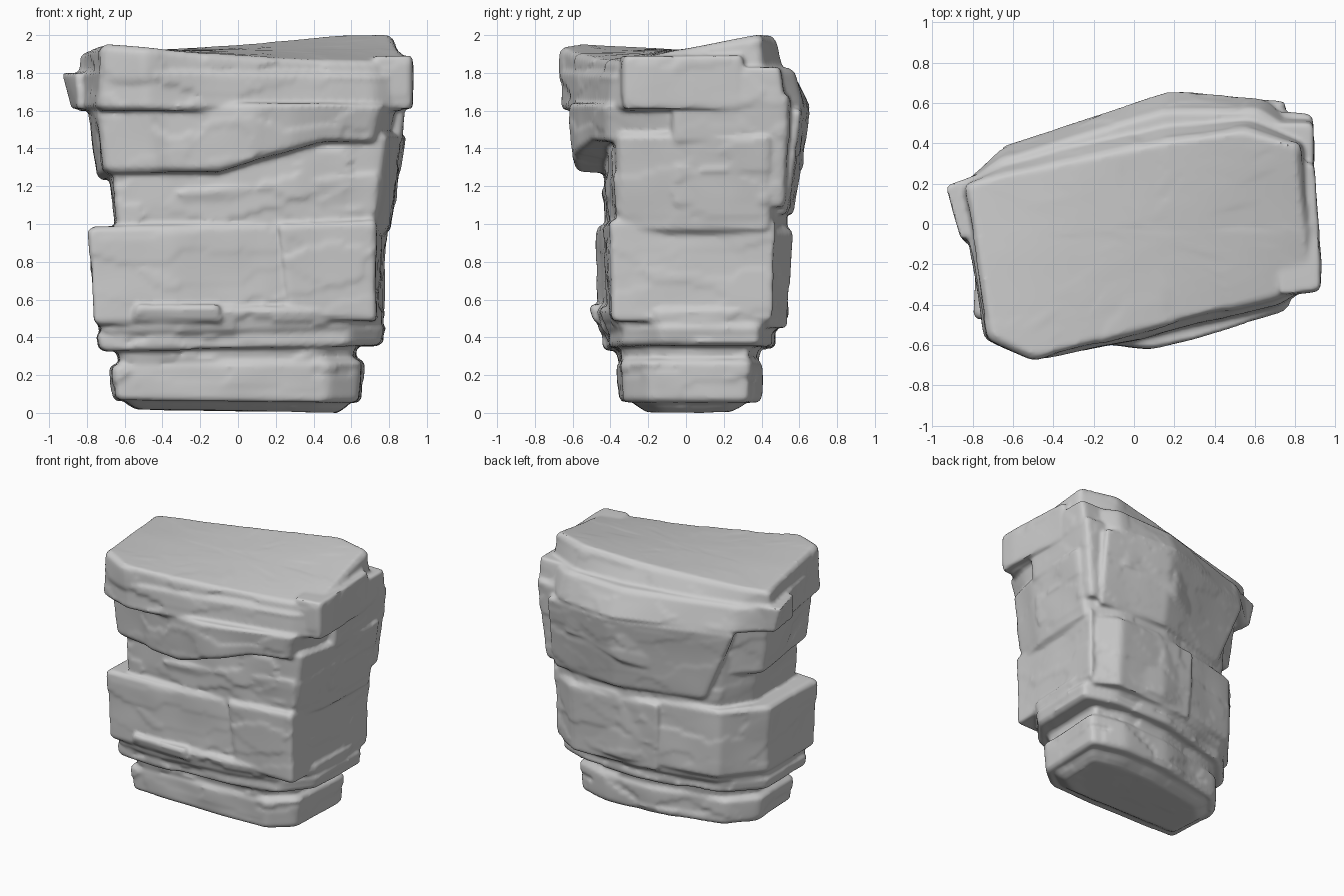
import bpy, bmesh
from mathutils import Vector, noise

old = bpy.data.objects.get("Cube")
if old:
    bpy.data.objects.remove(old)

stone = bpy.data.materials.new("grey_stone")
stone.use_nodes = True
GREY = (0.6, 0.6, 0.6, 1)
stone.diffuse_color = GREY
stone.node_tree.nodes["Principled BSDF"].inputs["Base Color"].default_value = GREY

layers = []


def outline(corners, counts, rounding):
    """Resample a polygon and soften its corners."""
    pts = []
    for i, n in enumerate(counts):
        a, b = Vector(corners[i]), Vector(corners[(i + 1) % len(corners)])
        pts += [a.lerp(b, k / n) for k in range(n)]
    for _ in range(rounding):
        pts = [(pts[i - 1] + pts[i] * 2 + pts[(i + 1) % len(pts)]) / 4 for i in range(len(pts))]
    return pts


def chisel(p, rough, shift):
    """Stepped plates, longer than they are tall, plus a soft undulation."""
    q = Vector((p.x * 2.5, p.y * 2.5, p.z * 6)) + shift
    q += noise.noise_vector(q * 1.5) * 0.25
    cell = noise.voronoi(q)[1][0]
    plate = noise.noise(cell * 3.7)
    return rough * (plate + 0.6 * noise.noise(p * 4 + shift))


def rock(name, low, high, z_low, z_high, rough=0.03, rounding=2, step=0.024, edge=0.03):
    """Loft a stone layer between two plans, z_low and z_high giving its slanted ends."""
    counts = []
    for i in range(len(low)):
        length = (Vector(low[i]) - Vector(low[(i + 1) % len(low)])).length
        counts.append(max(2, round(length / step)))
    a, b = outline(low, counts, rounding), outline(high, counts, rounding)
    ca, cb = sum(a, Vector((0, 0))) / len(a), sum(b, Vector((0, 0))) / len(b)
    rows = max(4, round((z_high(*cb) - z_low(*ca)) / step))
    fades = [0.15, 0.4, 0.6, 0.75, 0.87, 0.94]
    rings = [(0, s) for s in fades]
    rings += [(k / rows, 1 - edge if k in (0, rows) else 1) for k in range(rows + 1)]
    rings += [(1, s) for s in reversed(fades)]
    bm = bmesh.new()
    loops = []
    for t, s in rings:
        loop = []
        for p, q in zip(a, b):
            p, q = ca + (p - ca) * s, cb + (q - cb) * s
            z = z_low(*p) * (1 - t) + z_high(*q) * t
            loop.append(bm.verts.new((*p.lerp(q, t), z)))
        loops.append(loop)
    n = len(a)
    for lower, upper in zip(loops, loops[1:]):
        for i in range(n):
            j = (i + 1) % n
            bm.faces.new((lower[i], lower[j], upper[j], upper[i]))
    bm.faces.new(loops[-1])
    bm.faces.new(reversed(loops[0]))
    bm.normal_update()
    shift = Vector((len(name), n * 0.1, rows * 0.3))
    moves = [v.normal * chisel(v.co, rough, shift) * (1 - 0.75 * abs(v.normal.z)) for v in bm.verts]
    for v, m in zip(bm.verts, moves):
        v.co += m
    mesh = bpy.data.meshes.new(name)
    bm.to_mesh(mesh)
    bm.free()
    mesh.materials.append(stone)
    ob = bpy.data.objects.new(name, mesh)
    bpy.context.collection.objects.link(ob)
    layers.append(ob)


def plane(z, dx=0, dy=0, twist=0):
    return lambda x, y: z + dx * x + dy * y + twist * x * y


def scaled(plan, sx, sy=None):
    return [(x * sx, y * (sy or sx)) for x, y in plan]


def blend(plan, other, t):
    return [Vector(p).lerp(Vector(q), t) for p, q in zip(plan, other)]


def box(x0, x1, y0, y1):
    return [(x0, y0), (x1, y0), (x1, y1), (x0, y1)]


# Foot of the pillar
foot = [(-0.66, -0.36), (0.1, -0.36), (0.48, -0.34), (0.65, -0.2), (0.67, 0.34),
        (0.42, 0.4), (0.05, 0.39), (-0.52, 0.26), (-0.68, 0.06)]
rock("foot_underside", scaled(foot, 0.82, 0.62), scaled(foot, 0.97), plane(0.01, -0.015), plane(0.1), 0.015)
rock("foot_slab", scaled(foot, 0.98), foot, plane(0.06, -0.01), plane(0.27, 0.02), 0.02)
rock("foot_recess", scaled(foot, 0.92), scaled(foot, 0.97, 1.04), plane(0.22), plane(0.4), 0.025)

# Thin ledges under the middle course
ledge = [(-0.75, -0.42), (-0.45, -0.45), (0.2, -0.42), (0.6, -0.35), (0.78, -0.14), (0.79, 0.4),
         (0.55, 0.48), (0.1, 0.49), (-0.52, 0.34), (-0.76, 0.08)]
rock("lower_ledge", scaled(ledge, 0.97), scaled(ledge, 1, 0.97), plane(0.34, 0.02), plane(0.45, 0.03), 0.02)
rock("upper_ledge", scaled(ledge, 0.97, 1), scaled(ledge, 0.98, 1.08), plane(0.42, 0.02), plane(0.56), 0.025)
rock("front_shelf", box(-0.56, -0.08, -0.48, -0.2), box(-0.54, -0.1, -0.505, -0.2),
     plane(0.48), plane(0.57), 0.02)

# Middle course of large blocks
middle = [(-0.79, -0.465), (-0.35, -0.47), (0.15, -0.425), (0.3, -0.4), (0.73, -0.37), (0.77, 0.43),
          (0.6, 0.53), (0.18, 0.535), (-0.55, 0.38), (-0.78, 0.1)]
rock("middle_course", scaled(middle, 0.97, 1), middle, plane(0.48, 0.02), plane(1.0, 0.02), 0.015, 1)
rock("middle_front_right_block", [(0.27, -0.42), (0.73, -0.39), (0.77, 0.46), (0.3, 0.3)],
     [(0.21, -0.445), (0.73, -0.405), (0.79, 0.48), (0.25, 0.3)], plane(0.52, -0.05), plane(0.99, 0.04), 0.01, 1)
rock("middle_back_block", [(0.72, 0.1), (0.74, 0.44), (0.58, 0.54), (-0.1, 0.49), (-0.1, 0.1)],
     [(0.72, 0.1), (0.75, 0.47), (0.58, 0.565), (-0.12, 0.51), (-0.1, 0.1)], plane(0.45), plane(0.97), 0.01, 1)

# Recessed neck and its weathered ledges
neck = [(-0.63, -0.42), (-0.3, -0.43), (0.2, -0.41), (0.72, -0.36), (0.78, -0.1), (0.81, 0.44),
        (0.55, 0.53), (0.15, 0.53), (-0.5, 0.34), (-0.65, 0.1)]
rock("neck", neck, scaled(neck, 1.1, 1.02), plane(0.95), plane(1.48), 0.02)
rock("neck_front_ledge", [(-0.3, -0.41), (0.74, -0.37), (0.72, 0), (-0.3, 0)],
     [(-0.35, -0.46), (0.76, -0.39), (0.74, 0), (-0.35, 0)], plane(1.04), plane(1.2, 0.09), 0.025)

# Upper course with an overhang that steps up toward the left side
upper = [(-0.75, -0.47), (-0.47, -0.52), (-0.38, -0.57), (0.08, -0.62), (0.3, -0.58), (0.76, -0.43),
         (0.83, -0.22), (0.88, 0.44), (0.62, 0.62), (0.15, 0.64), (-0.5, 0.36), (-0.8, 0.14)]
rock("upper_course", scaled(upper, 0.94, 0.97), upper,
     lambda x, y: 1.24 + 0.3 * min(max(x + 0.1, 0), 0.55) - 0.07 * y, plane(1.64), 0.015)
rock("upper_right_block", box(0.4, 0.82, -0.08, 0.52), box(0.4, 0.89, -0.07, 0.55),
     plane(1.09), plane(1.68), 0.015)
rock("upper_back_block", [(0.6, 0.1), (0.75, 0.53), (0.2, 0.57), (-0.43, 0.39), (-0.4, 0.05)],
     [(0.6, 0.1), (0.76, 0.61), (0.2, 0.66), (-0.68, 0.38), (-0.5, 0.05)], plane(1.05), plane(1.61), 0.01, 1)

# Cap: a broad layer with stepped back edge and an uneven top
cap = [(-0.74, -0.57), (-0.48, -0.67), (0.05, -0.57), (0.72, -0.42), (0.88, -0.3), (0.89, 0.42),
       (0.65, 0.63), (0.18, 0.67), (-0.66, 0.38), (-0.87, 0.18)]
crown = [(-0.72, -0.57), (-0.5, -0.67), (0.02, -0.53), (0.72, -0.36), (0.89, -0.27), (0.82, 0.4),
         (0.55, 0.47), (0.15, 0.41), (-0.64, 0.25), (-0.84, 0.2)]
rock("cap_layer", cap, blend(cap, crown, 0.4), plane(1.6), plane(1.81, 0, 0, 0.05), 0.015)
rock("cap_top", blend(cap, crown, 0.5), crown, plane(1.72), plane(1.925, 0.005, 0.065, 0.17), 0.015)
rock("cap_left_chip", [(-0.84, -0.1), (-0.6, 0), (-0.6, 0.28), (-0.89, 0.2)],
     [(-0.86, -0.08), (-0.6, 0), (-0.6, 0.32), (-0.94, 0.19)], plane(1.61), plane(1.8), 0.01, 1)
wedge = [(0.72, -0.36), (0.92, -0.33), (0.925, -0.2), (0.89, 0.3), (0.7, 0.3)]
rock("cap_right_chip", wedge, wedge, plane(1.61), plane(1.89), 0.01, 1)
rock("cap_back_chip", box(0.62, 0.89, 0.2, 0.53), box(0.64, 0.89, 0.2, 0.5),
     plane(1.62), plane(1.83), 0.015)

# Fuse the layers into one weathered stone
bpy.ops.object.select_all(action="DESELECT")
for ob in layers:
    ob.select_set(True)
pillar = layers[0]
bpy.context.view_layer.objects.active = pillar
bpy.ops.object.join()
pillar.name = pillar.data.name = "rock_pillar"
fuse = pillar.modifiers.new("fuse", "REMESH")
fuse.mode = "VOXEL"
fuse.voxel_size = 0.013
soften = pillar.modifiers.new("soften", "SMOOTH")
soften.factor = 0.5
soften.iterations = 3
for modifier in ("fuse", "soften"):
    bpy.ops.object.modifier_apply(modifier=modifier)
bpy.ops.object.shade_smooth_by_angle(angle=0.75)
